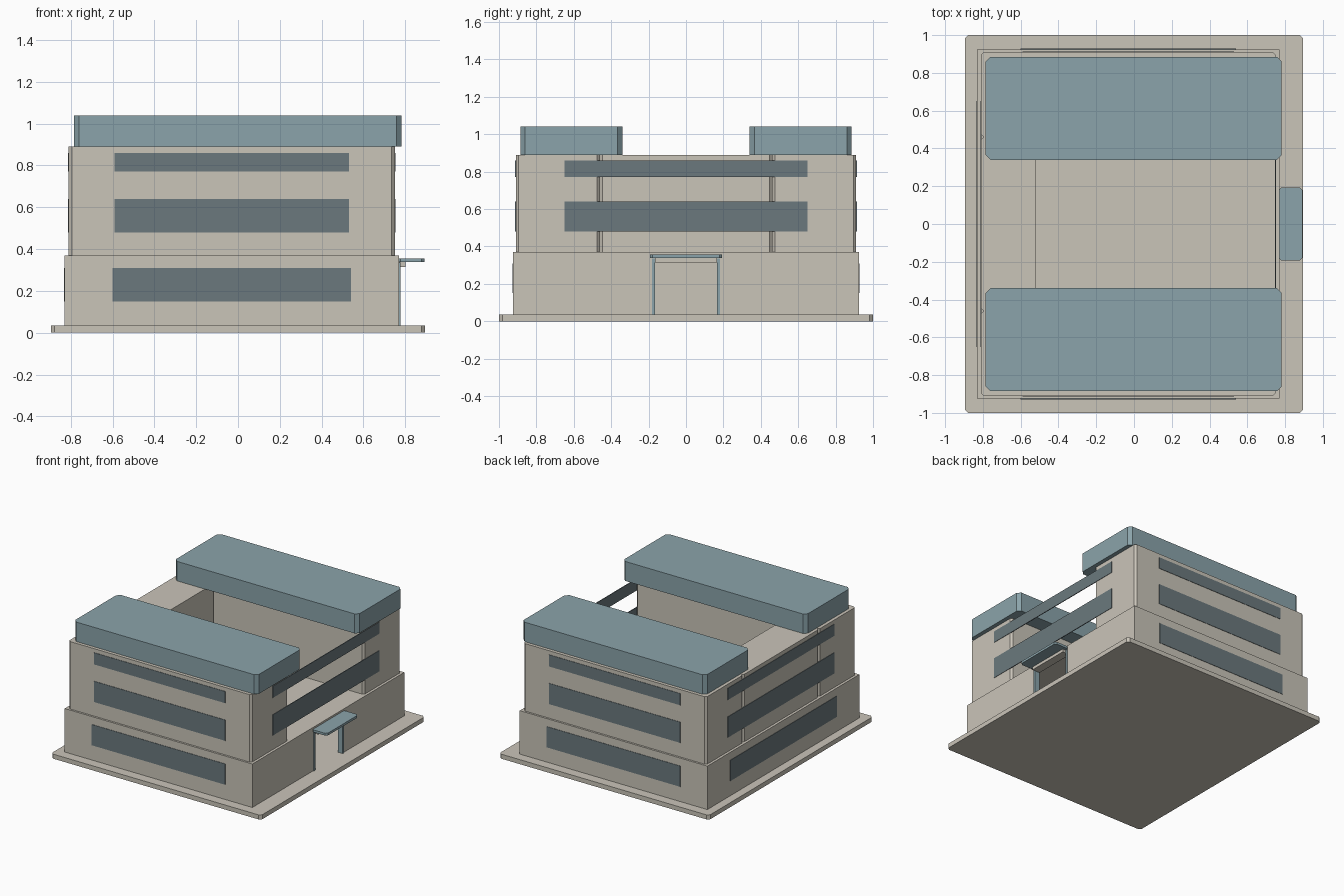
import bpy, bmesh

if "Cube" in bpy.data.objects:
    bpy.data.objects.remove(bpy.data.objects["Cube"], do_unlink=True)


def material(name, rgb):
    m = bpy.data.materials.new(name)
    m.use_nodes = True
    m.diffuse_color = (*rgb, 1)
    bsdf = m.node_tree.nodes["Principled BSDF"]
    bsdf.inputs["Base Color"].default_value = (*rgb, 1)
    bsdf.inputs["Roughness"].default_value = 0.8
    return m


STONE = material("warm stone", (0.59, 0.555, 0.485))
BLUE = material("slate blue", (0.257, 0.37, 0.405))
GLASS = material("dark glass", (0.147, 0.191, 0.207))


def box(name, x, y, z, mat, chamfer=0):
    """Box from axis ranges, with optional chamfered upright edges."""
    bm = bmesh.new()
    bmesh.ops.create_cube(bm, size=1)
    for v in bm.verts:
        v.co = [r[0] if c < 0 else r[1] for r, c in zip((x, y, z), v.co)]
    if chamfer:
        upright = [e for e in bm.edges
                   if abs(e.verts[0].co.z - e.verts[1].co.z) > 0.001]
        bmesh.ops.bevel(bm, geom=upright, offset=chamfer, segments=1,
                        affect="EDGES")
    me = bpy.data.meshes.new(name)
    bm.to_mesh(me)
    bm.free()
    me.materials.append(mat)
    ob = bpy.data.objects.new(name, me)
    bpy.context.collection.objects.link(ob)
    return ob


def cut(ob, cutter):
    """Subtract a cutter from an object and discard the cutter."""
    cutter.hide_render = True
    mod = ob.modifiers.new("cut", "BOOLEAN")
    mod.operation = "DIFFERENCE"
    mod.solver = "EXACT"
    mod.object = cutter
    bpy.context.view_layer.objects.active = ob
    bpy.ops.object.modifier_apply(modifier=mod.name)
    bpy.data.objects.remove(cutter, do_unlink=True)


BASE, STOREY, EAVES, TOP = 0.035, 0.37, 0.89, 1.04

# Plinth and hollow ground storey with a doorway
box("plinth", (-0.895, 0.895), (-1, 1), (0, BASE), STONE, 0.018)
ground = box("ground_storey", (-0.83, 0.77), (-0.925, 0.925), (BASE, STOREY), STONE)
cut(ground, box("room_cutter", (-0.79, 0.735), (-0.89, 0.89), (0, 0.335), STONE))
cut(ground, box("door_cutter", (0.7, 0.8), (-0.18, 0.18), (0, 0.315), STONE))

# Rear link between the two wings
box("rear_link", (-0.81, -0.52), (-0.461, 0.461), (STOREY, EAVES), STONE, 0.015)

# Mirrored wings, roofs, end windows and door posts
UPPER_ROWS = [(0.48, 0.64), (0.77, 0.86)]
LOWER_ROW = (0.15, 0.31)
T = 0.003
for side, label in ((-1, "front"), (1, "back")):
    def span(a, b):
        return tuple(sorted((side * a, side * b)))

    box(label + "_wing", (-0.81, 0.75), span(0.461, 0.91), (STOREY, EAVES), STONE, 0.015)
    box(label + "_roof", (-0.785, 0.782), span(0.34, 0.885), (EAVES, TOP), BLUE, 0.025)
    for i, row in enumerate(UPPER_ROWS):
        box(f"{label}_upper_window_{i}", (-0.59, 0.53), span(0.91 - T, 0.91 + T), row, GLASS)
    box(label + "_lower_window", (-0.6, 0.54), span(0.925 - T, 0.925 + T), LOWER_ROW, GLASS)
    box(label + "_door_post", (0.735, 0.776), span(0.167, 0.183), (BASE, 0.335), BLUE)

# Long window bands; on the entrance side they bridge the open court
for i, row in enumerate(UPPER_ROWS):
    for x, label in ((0.75, "entrance"), (-0.81, "rear")):
        box(f"{label}_window_band_{i}", (x - T, x + T), (-0.65, 0.65), row, GLASS)
box("rear_lower_window", (-0.83 - T, -0.83 + T), (-0.65, 0.65), LOWER_ROW, GLASS)

# Entrance header and canopy
box("door_header", (0.76, 0.80), (-0.167, 0.167), (0.315, 0.338), STONE)
box("door_canopy", (0.763, 0.892), (-0.193, 0.193), (0.338, 0.356), BLUE, 0.015)
